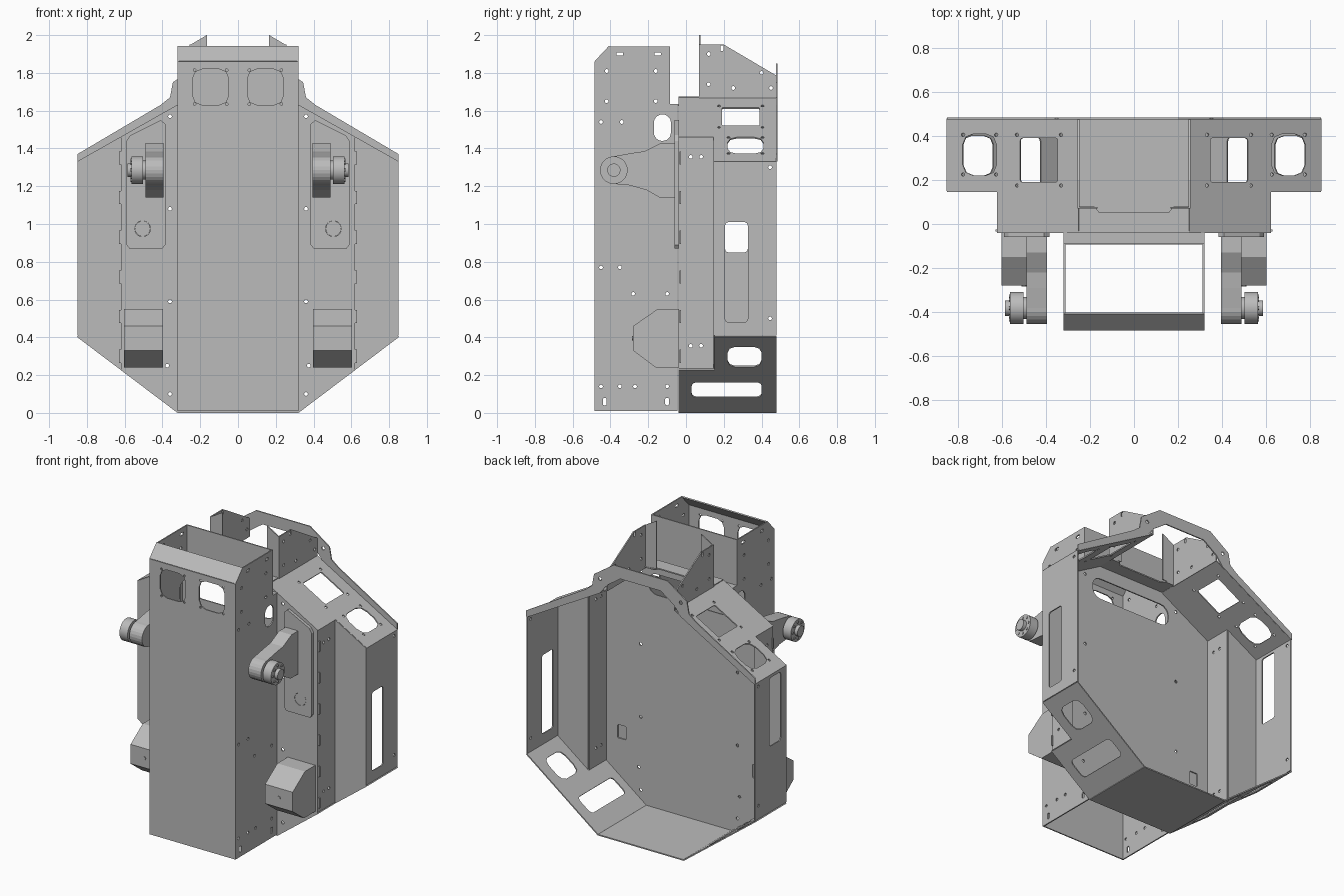
import bpy, bmesh, math
from mathutils import Matrix, Vector

cube = bpy.data.objects.get("Cube")
if cube:
    bpy.data.objects.remove(cube, do_unlink=True)


def material(name, value):
    m = bpy.data.materials.new(name)
    m.use_nodes = True
    colour = (value, value, value, 1)
    m.diffuse_color = colour
    m.node_tree.nodes["Principled BSDF"].inputs["Base Color"].default_value = colour
    return m


STEEL = material("steel grey", 0.5)
T = 0.008
X, Y, Z = Vector((1, 0, 0)), Vector((0, 1, 0)), Vector((0, 0, 1))


def rounded(cx, cy, w, h, r, n=4):
    """Rectangle with rounded corners; n=1 gives chamfers."""
    pts = []
    for k, (sx, sy) in enumerate([(1, 1), (-1, 1), (-1, -1), (1, -1)]):
        for i in range(n + 1):
            a = math.pi / 2 * (k + i / n)
            pts.append((cx + sx * (w / 2 - r) + r * math.cos(a),
                        cy + sy * (h / 2 - r) + r * math.sin(a)))
    return pts


def circle(cx, cy, r=0.01, n=10):
    return [(cx + r * math.cos(math.tau * i / n), cy + r * math.sin(math.tau * i / n))
            for i in range(n)]


def both(pts):
    """Close a right-half outline with its mirror image."""
    return pts + [(-x, y) for x, y in reversed(pts)]


def finish(name, mesh, mirror):
    ob = bpy.data.objects.new(name, mesh)
    bpy.context.scene.collection.objects.link(ob)
    mesh.materials.clear()
    mesh.materials.append(STEEL)
    if mirror:
        mod = ob.modifiers.new("Mirror", 'MIRROR')
        mod.use_axis[0] = True
        mod.use_mirror_merge = False
    return ob


def sheet(name, origin, u, v, outer, holes=(), t=T, mirror=False):
    """Flat plate with cut-outs, drawn in the plane of u and v."""
    cu = bpy.data.curves.new(name, 'CURVE')
    cu.dimensions, cu.fill_mode, cu.extrude = '2D', 'BOTH', t / 2
    for loop in [outer, *holes]:
        sp = cu.splines.new('POLY')
        sp.points.add(len(loop) - 1)
        for p, (a, b) in zip(sp.points, loop):
            p.co = (a, b, 0, 1)
        sp.use_cyclic_u = True
        sp.use_smooth = False
    tmp = bpy.data.objects.new("outline", cu)
    bpy.context.scene.collection.objects.link(tmp)
    bpy.context.view_layer.update()
    mesh = bpy.data.meshes.new_from_object(tmp.evaluated_get(bpy.context.evaluated_depsgraph_get()))
    bpy.data.objects.remove(tmp)
    n = u.cross(v).normalized()
    mesh.transform(Matrix((u, v, n)).transposed().to_4x4())
    mesh.transform(Matrix.Translation(origin))
    bm = bmesh.new()
    bm.from_mesh(mesh)
    bmesh.ops.remove_doubles(bm, verts=bm.verts, dist=0.0001)
    bmesh.ops.recalc_face_normals(bm, faces=bm.faces)
    for f in bm.faces:
        f.smooth = False
    bm.to_mesh(mesh)
    bm.free()
    return finish(name, mesh, mirror)


def rod(name, x0, x1, y, z, r, n=32):
    """Mirrored cylinder along x."""
    bm = bmesh.new()
    m = Matrix.Translation(((x0 + x1) / 2, y, z)) @ Matrix.Rotation(math.pi / 2, 4, 'Y')
    bmesh.ops.create_cone(bm, cap_ends=True, segments=n, radius1=r, radius2=r, depth=x1 - x0, matrix=m)
    for f in bm.faces:
        f.smooth = len(f.verts) == 4
    for e in bm.edges:
        e.smooth = all(f.smooth for f in e.link_faces)
    mesh = bpy.data.meshes.new(name)
    bm.to_mesh(mesh)
    bm.free()
    return finish(name, mesh, True)


def box(x0, x1, y0, y1):
    return [(x0, y0), (x1, y0), (x1, y1), (x0, y1)]


# Front chute: side walls, front panel, chamfer, upper back panel
dots = [(-.42, 1.81), (-.16, 1.81), (-.42, 1.65), (-.16, 1.65), (-.45, 1.54), (-.34, 1.54),
        (-.45, .77), (-.35, .77), (-.28, .63), (-.1, .63),
        (-.45, .14), (-.35, .14), (-.27, .14), (-.1, .14)]
wall_holes = [circle(a, b) for a, b in dots]
wall_holes += [rounded(a, .06, .02, .04, .008) for a in (-.43, -.1)]
wall_holes += [rounded(a, 1.9, .035, .018, .008) for a in (-.35, -.15)]
wall_holes.append(rounded(-.125, 1.51, .09, .14, .044, 6))
sheet("chute_side_walls", X * .316, Y, Z,
      [(-.484, .01), (-.484, 1.86), (-.41, 1.94), (-.09, 1.94), (-.09, 1.63), (-.045, 1.63), (-.045, .01)],
      wall_holes, mirror=True)
vents = []
for s in (-1, 1):
    vents.append(rounded(s * .145, 1.725, .19, .19, .05, 2))
    vents += [circle(s * .145 + a, 1.725 + b, .007) for a in (-.085, .085) for b in (-.09, .09)]
sheet("chute_front_panel", Y * -.48, X, Z, box(-.32, .32, .01, 1.86), vents)
sheet("chute_chamfer", Vector((0, -.48, 1.86)), X, Vector((0, .075, .08)), box(-.32, .32, 0, 1))
sheet("chute_back_panel", Y * -.09, X, Z, box(-.32, .32, 1.63, 1.94))
sheet("chute_back_ledge", Z * 1.63, X, Y, box(-.32, .32, -.09, -.04))

# Main plate of the rear housing
plate_holes = [rounded(0, 1.51, .6, .14, .06)]
for s in (-1, 1):
    plate_holes += [circle(s * a, b) for a, b in
                    [(.36, 1.57), (.36, 1.08), (.36, .59), (.375, .25), (.36, .1)]]
    plate_holes.append(rounded(s * .5, .45, .06, .09, .004, 1))
sheet("main_plate", Y * -.036, X, Z,
      both([(.32, .004), (.62, .236), (.62, 1.46), (.25, 1.67)]), plate_holes)

# Stepped sides of the housing
sheet("step_walls", X * .616, Y, Z, box(-.04, .15, .236, 1.46),
      [circle(a, b) for a in (.025, .08) for b in (.355, 1.355)], mirror=True)
sheet("shoulder_plates", Y * .15, X, Z,
      [(.62, .236), (.85, .41), (.85, 1.33), (.62, 1.46)], mirror=True)
edge_dots = [circle(a, b, .008) for a in (.2, .34) for b in (.44, 1.1)] + [circle(.445, .5), circle(.445, 1.3)]
for name, s, mid, tall in [("left_outer_wall", 1, .745, .53), ("right_outer_wall", -1, 1.08, .46)]:
    sheet(name, X * .846 * s, Y, Z, box(.15, .48, .41, 1.33),
          [rounded(.267, mid, .12, tall, .018)] + edge_dots[4:])
for i in range(6):
    sheet("edge_tab", Vector((.624, -.03, .3 + i * .21)), X, Z, box(-.006, .006, -.035, .035), mirror=True)

# Sloped roof and underside panels, measured by x along the slope
L_SHAPE = [(.62, -.04), (.62, .15), (.85, .15), (.85, .48)]
roof_holes = [rounded(.43, .29, .17, .2, .01), rounded(.7, .315, .155, .19, .05, 2)]
roof_holes += [circle(.43 + a, .29 + b, .008) for a in (-.1, .1) for b in (-.115, .115)]
roof_holes += [circle(.7 + a, .315 + b, .008) for a in (-.075, .075) for b in (-.09, .09)]
sheet("roof_slopes", Z * 1.808, Vector((1, 0, -.565)), Y,
      [(.25, -.04)] + L_SHAPE + [(.25, .48)], roof_holes, mirror=True)
sheet("underside_slopes", Z * -.2366, Vector((1, 0, .755)), Y,
      [(.32, -.04)] + L_SHAPE + [(.32, .48)],
      [rounded(.71, .31, .14, .18, .04, 2), rounded(.478, .215, .105, .37, .025)], mirror=True)
sheet("floor", Z * .004, X, Y, box(-.32, .32, -.04, .48))
sheet("roof_lip", Z * 1.67, X, Y, both([(.25, -.04), (.25, .08), (.18, .08), (.16, .055)]))

# Rear arch flange
sheet("rear_arch", Y * .48, X, Z,
      both([(.85, 1.33), (.85, 1.37), (.41, 1.63), (.36, 1.67), (.345, 1.75), (.2, 1.85)])
      + [(a, b) for a, b in both([(.15, 1.77), (.25, 1.7), (.3, 1.635), (.84, 1.33)][::-1])][::-1],
      [circle(s * .3, 1.73, .012) for s in (-1, 1)])

# Top brackets with folded front tabs
sheet("top_brackets", X * .252, Y, Z,
      [(.07, 1.66), (.07, 1.95), (.2, 1.95), (.48, 1.785), (.48, 1.66)],
      [circle(a, b) for a, b in [(.12, 1.9), (.12, 1.74), (.25, 1.72), (.4, 1.8), (.45, 1.72)]]
      + [rounded(.19, 1.93, .016, .03, .006)], mirror=True)
sheet("bracket_tabs", Y * .074, X, Z,
      [(.165, 1.68), (.25, 1.67), (.25, 1.95), (.165, 2.0)], mirror=True)

# Arm mounting pads
sheet("arm_pads", Y * -.05, X, Z,
      [(.385, .89), (.4, .87), (.575, .87), (.59, .89), (.59, 1.44), (.57, 1.47), (.41, 1.55), (.385, 1.53)],
      [circle(.505, .975, .042, 24)], t=.02, mirror=True)
sheet("pad_discs", Y * -.05, X, Z, circle(.505, .975, .041, 24), t=.018, mirror=True)

# Arms with rounded ends and pivot rollers
PY, PZ, R = -.382, 1.285, .073
tip = [(PY + R * math.cos(a), PZ + R * math.sin(a))
       for a in [math.radians(90 + i * 15) for i in range(13)]]
sheet("arms", X * .442, Y, Z,
      [(-.04, 1.14), (-.04, 1.43), (-.13, 1.43), (-.22, 1.385), (-.29, 1.375)] + tip
      + [(-.3, 1.205), (-.21, 1.18), (-.14, 1.14)], t=.094, mirror=True)
rod("roller_neck", .485, .505, PY, PZ, .05)
rod("roller", .503, .563, PY, PZ, R)
rod("roller_hub", .56, .586, PY, PZ, .035)
for i in range(8):
    a = math.tau * i / 8
    rod("roller_bolt", .56, .568, PY + .054 * math.cos(a), PZ + .054 * math.sin(a), .008, 8)

# Lower foot housings
sheet("foot_housings", X * .5, Y, Z,
      [(-.04, .24), (-.04, .55), (-.15, .55), (-.28, .46), (-.28, .33), (-.16, .24)], t=.205, mirror=True)
sheet("foot_studs", Y * -.281, X, Z, circle(.5, .395, .012), mirror=True)
